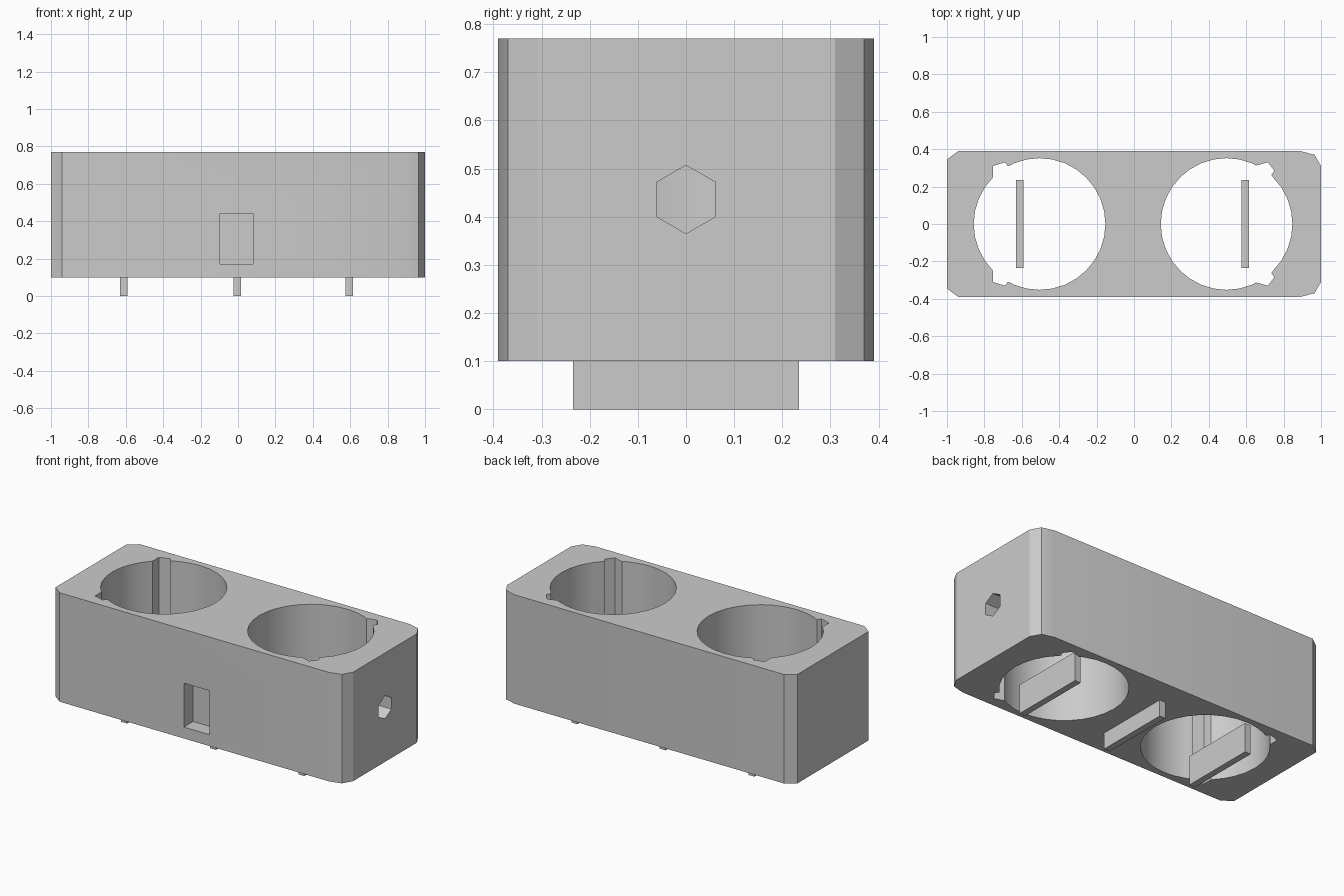
import bpy, bmesh, math

cube = bpy.data.objects.get("Cube")
if cube:
    bpy.data.objects.remove(cube, do_unlink=True)

grey = bpy.data.materials.new("plain grey")
grey.use_nodes = True
grey.diffuse_color = (0.6, 0.6, 0.6, 1)
grey.node_tree.nodes["Principled BSDF"].inputs["Base Color"].default_value = (0.6, 0.6, 0.6, 1)

BOTTOM, TOP = 0.10, 0.77


def prism(name, outline, z0, z1):
    """Extrude a flat outline of (x, y) points from z0 to z1."""
    bm = bmesh.new()
    face = bm.faces.new([bm.verts.new((x, y, z0)) for x, y in outline])
    top = bmesh.ops.extrude_face_region(bm, geom=[face])["geom"]
    bmesh.ops.translate(bm, vec=(0, 0, z1 - z0),
                        verts=[v for v in top if isinstance(v, bmesh.types.BMVert)])
    bmesh.ops.recalc_face_normals(bm, faces=bm.faces)
    mesh = bpy.data.meshes.new(name)
    bm.to_mesh(mesh)
    bm.free()
    mesh.materials.append(grey)
    obj = bpy.data.objects.new(name, mesh)
    bpy.context.collection.objects.link(obj)
    return obj


def box(name, x0, x1, y0, y1, z0, z1):
    return prism(name, [(x0, y0), (x1, y0), (x1, y1), (x0, y1)], z0, z1)


def ring(cx, cy, r, n, start=0):
    steps = [start + math.tau * i / n for i in range(n)]
    return [(cx + r * math.cos(a), cy + r * math.sin(a)) for a in steps]


def cut(target, cutter):
    mod = target.modifiers.new("cut", "BOOLEAN")
    mod.operation = "DIFFERENCE"
    mod.solver = "EXACT"
    mod.object = cutter
    bpy.context.view_layer.objects.active = target
    bpy.ops.object.modifier_apply(modifier=mod.name)
    bpy.data.objects.remove(cutter, do_unlink=True)


# Block with chamfered corners
half = [(-1, 0.345), (-0.94, 0.39), (0.89, 0.39), (0.965, 0.37), (1, 0.31)]
block = prism("block", half + [(x, -y) for x, y in reversed(half)], BOTTOM, TOP)

# Two round wells running right through
for x in (-0.505, 0.495):
    cut(block, prism("well_cutter", ring(x, 0, 0.352, 32), 0, 1))

# Keying grooves in the outer walls of the wells
grooves = [
    [(0.62, 0.2), (0.655, 0.313), (0.715, 0.33), (0.75, 0.285), (0.735, 0.262), (0.75, 0.24)],
    [(-0.62, 0.2), (-0.755, 0.245), (-0.755, 0.31), (-0.69, 0.33), (-0.675, 0.31), (-0.655, 0.315)],
]
for outline in grooves:
    for side in (1, -1):
        cut(block, prism("groove_cutter", [(x, side * y) for x, y in outline], 0, 1))

# Rectangular socket in the front
cut(block, box("socket_cutter", -0.095, 0.08, -0.5, -0.30, 0.17, 0.44))

# Hexagonal hole from the end wall into the well
hexagon = prism("hexagon_cutter", ring(0, 0, 0.071, 6), 0.7, 1.1)
hexagon.rotation_euler = (0, math.radians(90), 0)
hexagon.location.z = 0.436
bpy.context.view_layer.update()
cut(block, hexagon)

bpy.ops.object.select_all(action="DESELECT")
block.select_set(True)
bpy.context.view_layer.objects.active = block
bpy.ops.object.shade_smooth_by_angle(angle=math.radians(30))

# Thin bars underneath
for name, x, top in (("right_bar", -0.61, 0.18), ("middle_bar", -0.005, BOTTOM), ("left_bar", 0.595, 0.18)):
    box(name, x - 0.02, x + 0.02, -0.235, 0.235, 0, top)
